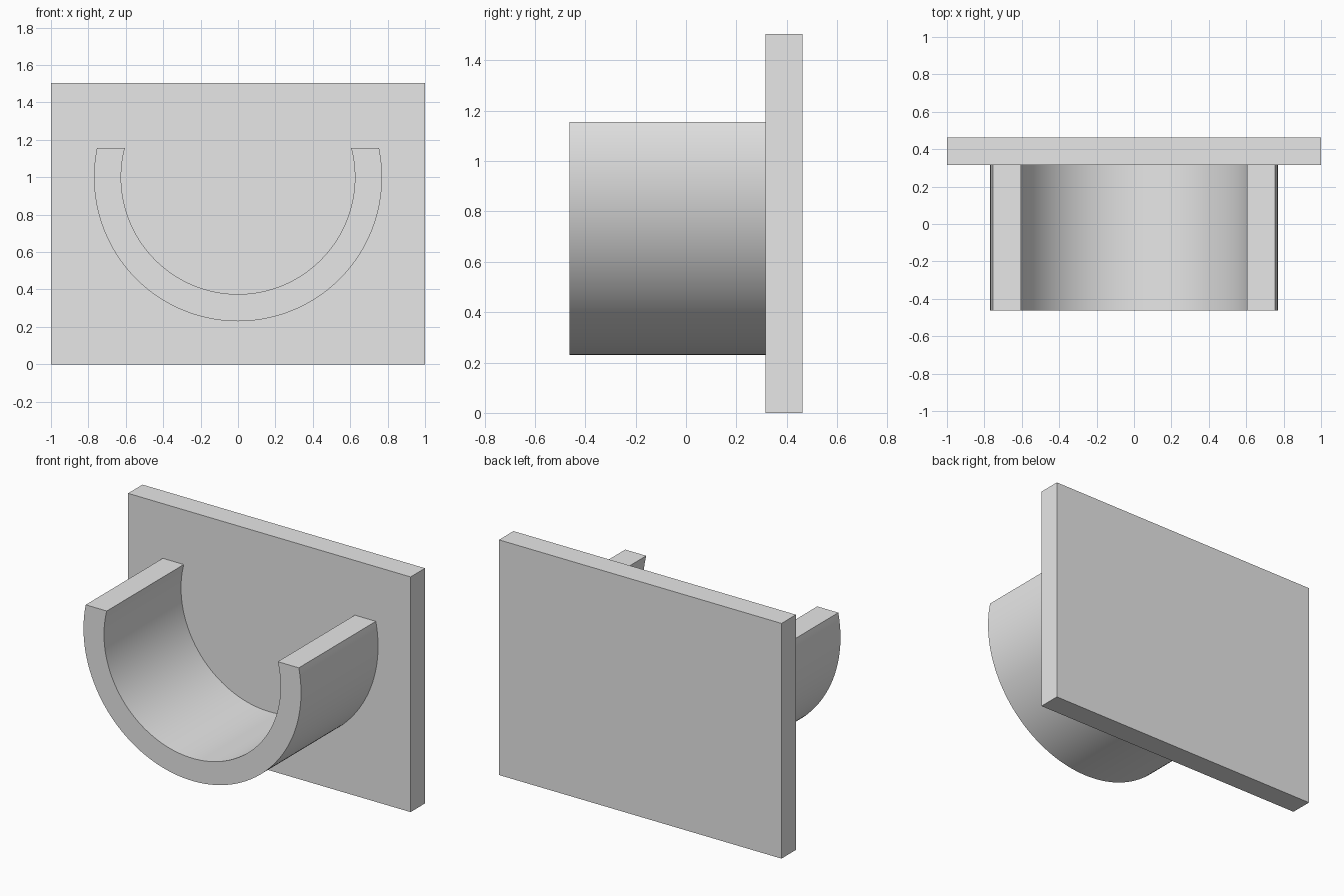
import bpy, bmesh, math
from mathutils import Vector

default = bpy.data.objects.get("Cube")
if default:
    bpy.data.objects.remove(default, do_unlink=True)

# Dimensions
WIDTH, HEIGHT = 2.0, 1.505
FRONT, BACK, PLATE_FRONT = -0.4625, 0.4625, 0.3165
CENTRE_Z, OUTER, INNER, RIM_Z = 1.0, 0.77, 0.625, 1.155
SEGMENTS = 96

grey = bpy.data.materials.new("light_grey")
grey.use_nodes = True
grey.diffuse_color = (0.8, 0.8, 0.8, 1)
grey.node_tree.nodes["Principled BSDF"].inputs["Base Color"].default_value = (0.8, 0.8, 0.8, 1)


def finish(bm, name):
    bmesh.ops.recalc_face_normals(bm, faces=bm.faces[:])
    mesh = bpy.data.meshes.new(name)
    bm.to_mesh(mesh)
    bm.free()
    mesh.materials.append(grey)
    obj = bpy.data.objects.new(name, mesh)
    bpy.context.collection.objects.link(obj)
    return obj


def arc(radius):
    """Lower arc from the right rim to the left rim, cut level at the rim height."""
    rise = math.asin((RIM_Z - CENTRE_Z) / radius)
    sweep = math.pi + 2 * rise
    angles = [math.pi - rise + sweep * i / SEGMENTS for i in range(SEGMENTS + 1)]
    return [Vector((radius * math.cos(a), FRONT, CENTRE_Z + radius * math.sin(a)))
            for a in angles]


# Wall plate
bm = bmesh.new()
bmesh.ops.create_cube(bm, size=1)
bmesh.ops.scale(bm, vec=(WIDTH, BACK - PLATE_FRONT, HEIGHT), verts=bm.verts)
bmesh.ops.translate(bm, vec=(0, (BACK + PLATE_FRONT) / 2, HEIGHT / 2), verts=bm.verts)
finish(bm, "wall_plate")

# Open cradle: a ring-shaped profile extruded back to the plate
bm = bmesh.new()
outer = [bm.verts.new(p) for p in arc(OUTER)]
inner = [bm.verts.new(p) for p in arc(INNER)]
profile = [bm.faces.new((outer[i], outer[i + 1], inner[i + 1], inner[i]))
           for i in range(SEGMENTS)]
extruded = bmesh.ops.extrude_face_region(bm, geom=profile, use_keep_orig=True)
moved = [v for v in extruded["geom"] if isinstance(v, bmesh.types.BMVert)]
bmesh.ops.translate(bm, vec=(0, PLATE_FRONT - FRONT, 0), verts=moved)
cradle = finish(bm, "cradle")

# Smooth the curved walls while keeping the rims sharp
bpy.ops.object.select_all(action="DESELECT")
cradle.select_set(True)
bpy.context.view_layer.objects.active = cradle
bpy.ops.object.shade_smooth_by_angle(angle=math.radians(30))
